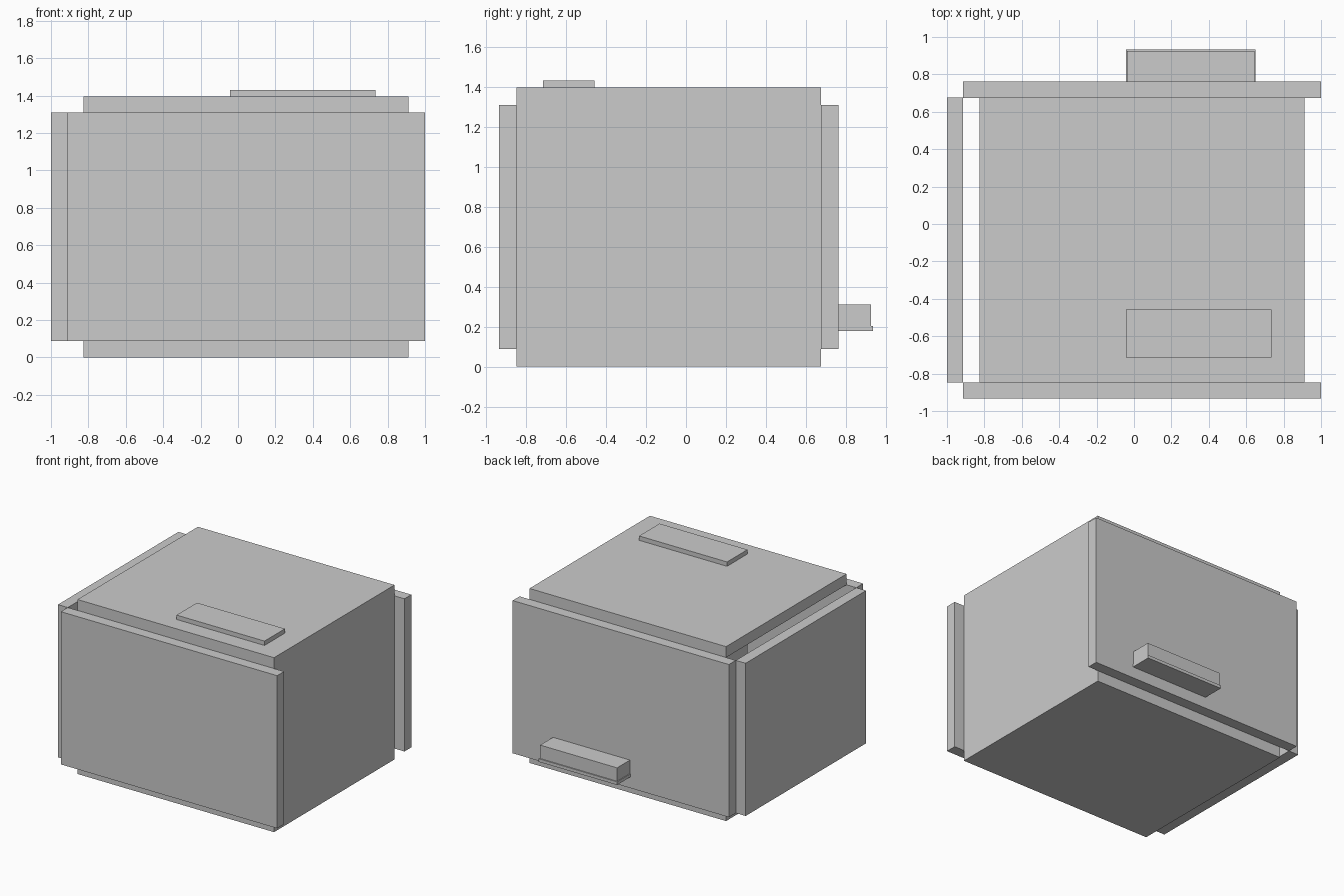
import bpy
import bmesh
from mathutils import Vector

if "Cube" in bpy.data.objects:
    bpy.data.objects.remove(bpy.data.objects["Cube"])

grey = bpy.data.materials.new("plain_grey")
grey.diffuse_color = (0.6, 0.6, 0.6, 1)
grey.use_nodes = True
grey.node_tree.nodes["Principled BSDF"].inputs["Base Color"].default_value = grey.diffuse_color


def box(name, x, y, z):
    """Box spanning the given (min, max) ranges."""
    bm = bmesh.new()
    bmesh.ops.create_cube(bm, size=1)
    lo, hi = Vector((x[0], y[0], z[0])), Vector((x[1], y[1], z[1]))
    bmesh.ops.scale(bm, vec=hi - lo, verts=bm.verts)
    bmesh.ops.translate(bm, vec=(lo + hi) / 2, verts=bm.verts)
    mesh = bpy.data.meshes.new(name)
    bm.to_mesh(mesh)
    bm.free()
    mesh.materials.append(grey)
    obj = bpy.data.objects.new(name, mesh)
    bpy.context.collection.objects.link(obj)
    return obj


T = 0.087            # board thickness
H = 1.395            # carcass height
Y0, Y1 = -0.847, 0.675   # inner depth
inner_z = (T, H - T)

# top and bottom boards
for name, z in (("bottom_board", 0), ("top_board", H - T)):
    box(name, (-0.827, 0.912), (Y0, Y1), (z, z + T))

# front and back boards
for name, y in (("front_board", Y0 - T), ("back_board", Y1)):
    box(name, (-0.913, 1.0), (y, y + T), inner_z)

# side boards, both shifted to the left
for name, x in (("left_board", -1.0), ("right_board", 0.912 - T)):
    box(name, (x, x + T), (Y0, Y1), inner_z)

# inner shaft whose cap stands above the top board
box("inner_shaft", (-0.043, 0.735), (-0.715, -0.457), (T, 1.43))

# outlet box with a slightly wider base on the back
box("outlet_box", (-0.038, 0.643), (Y1 + T, 0.925), (0.203, 0.31))
box("outlet_base", (-0.044, 0.649), (Y1 + T, 0.934), (0.178, 0.203))
